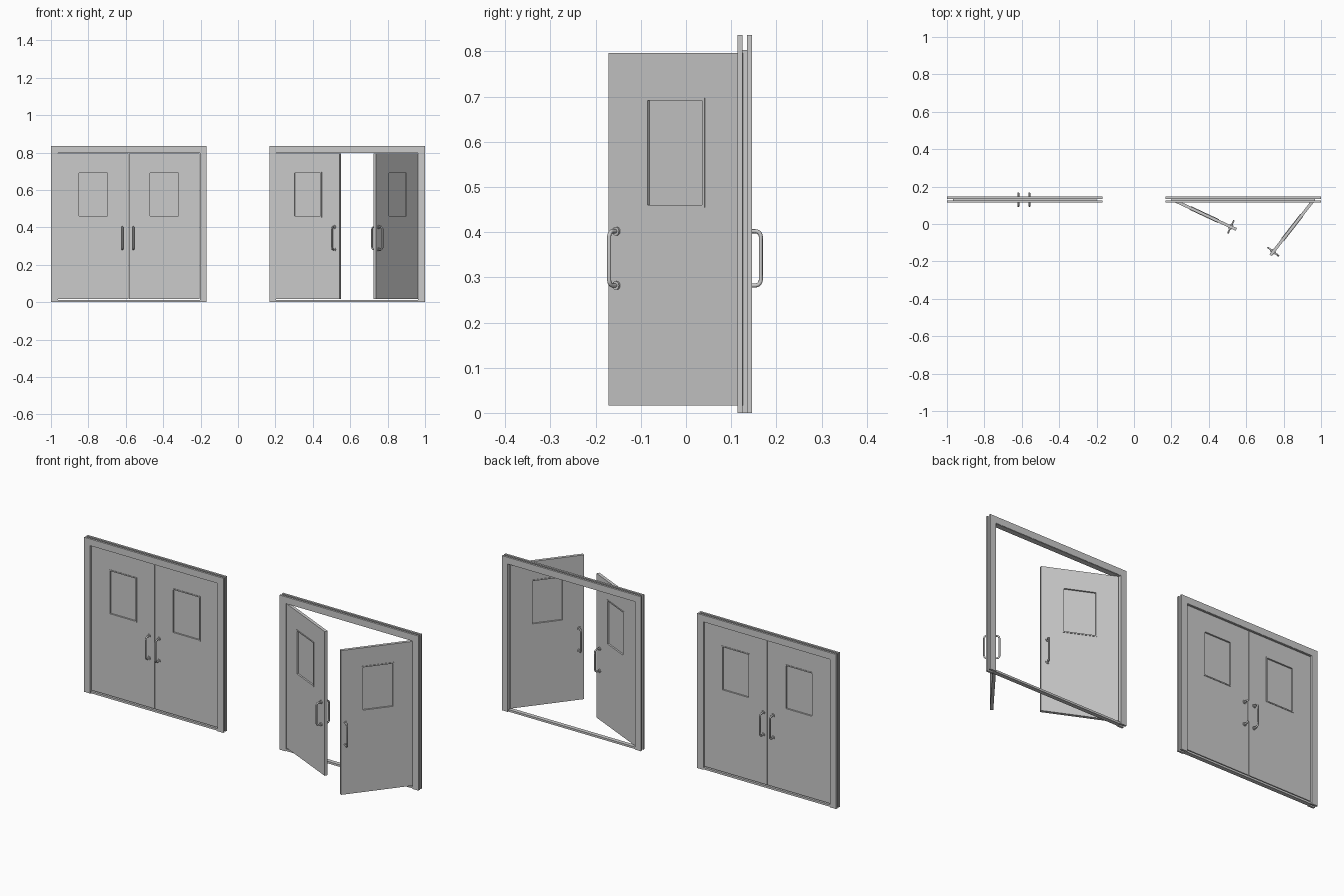
import bpy, bmesh, math
from mathutils import Matrix, Vector

if "Cube" in bpy.data.objects:
    bpy.data.objects.remove(bpy.data.objects["Cube"])

HALF_W, HEIGHT = 0.416, 0.836      # outer frame
OPEN_W, OPEN_H = 0.381, 0.800      # casing opening
LEAF_W, MID_Y = 0.3765, 0.130


def finish(bm, name, matrix):
    bmesh.ops.recalc_face_normals(bm, faces=bm.faces)
    mesh = bpy.data.meshes.new(name)
    bm.to_mesh(mesh)
    bm.free()
    ob = bpy.data.objects.new(name, mesh)
    ob.matrix_world = matrix
    bpy.context.collection.objects.link(ob)
    return ob


def prism(name, outline, y0, y1, matrix):
    """Extrude an (x, z) outline along y."""
    bm = bmesh.new()
    face = bm.faces.new([bm.verts.new((x, y0, z)) for x, z in outline])
    ext = bmesh.ops.extrude_face_region(bm, geom=[face], use_keep_orig=True)
    for v in ext["geom"]:
        if isinstance(v, bmesh.types.BMVert):
            v.co.y = y1
    return finish(bm, name, matrix)


def rect(x0, x1, z0, z1):
    return [(x0, z0), (x1, z0), (x1, z1), (x0, z1)]


def ring(name, outer, inner, y0, y1, matrix):
    """Rectangular plate with a rectangular hole."""
    bm = bmesh.new()
    loops = [[bm.verts.new((x, y, z)) for x, z in pts]
             for pts, y in ((outer, y0), (outer, y1), (inner, y1), (inner, y0))]
    for a in range(4):
        p, q = loops[a], loops[(a + 1) % 4]
        for i in range(4):
            j = (i + 1) % 4
            bm.faces.new((p[i], p[j], q[j], q[i]))
    return finish(bm, name, matrix)


def arch(w, h, wi, hi):
    return [(-w, 0), (-w, h), (w, h), (w, 0), (wi, 0), (wi, hi), (-wi, hi), (-wi, 0)]


def pull_handle(name, x, side, matrix):
    """Round bar bent into a D, with a flange at each foot."""
    r, reach, zs = 0.012, 0.0355, (0.282, 0.402)
    path = [(0.005, zs[0])]
    for z, a0 in ((zs[0] + r, -90), (zs[1] - r, 0)):
        for k in range(6):
            a = math.radians(a0 + 18 * k)
            path.append((reach - r + r * math.cos(a), z + r * math.sin(a)))
    path.append((0.005, zs[1]))
    cu = bpy.data.curves.new(name, 'CURVE')
    cu.dimensions = '3D'
    cu.bevel_depth, cu.bevel_resolution = 0.0045, 2
    sp = cu.splines.new('POLY')
    sp.points.add(len(path) - 1)
    for pt, (d, z) in zip(sp.points, path):
        pt.co = (x, side * d, z, 1)
    ob = bpy.data.objects.new(name, cu)
    ob.matrix_world = matrix
    bpy.context.collection.objects.link(ob)
    for z in zs:
        bm = bmesh.new()
        bmesh.ops.create_cone(
            bm, cap_ends=True, segments=20, radius1=0.0095, radius2=0.0095, depth=0.005,
            matrix=Matrix.Translation((x, side * 0.0105, z)) @ Matrix.Rotation(math.pi / 2, 4, 'X'))
        flange = finish(bm, name + "_flange", matrix)
        bpy.ops.object.select_all(action='DESELECT')
        flange.select_set(True)
        bpy.context.view_layer.objects.active = flange
        bpy.ops.object.shade_smooth_by_angle()


def leaf(name, cx, s, angle, handle_x):
    """Door leaf hinged at its own origin; s=1 left leaf, s=-1 right leaf."""
    m = (Matrix.Translation((cx - s * 0.378, MID_Y, 0))
         @ Matrix.Rotation(-s * math.radians(angle), 4, 'Z'))
    mx = s * LEAF_W / 2
    win = lambda d: rect(mx - 0.083 + d, mx + 0.083 - d, 0.454 + d, 0.697 - d)
    ring(name + "_panel", rect(0, s * LEAF_W, 0.016, 0.796),
         win(0.004)[::1] if s > 0 else [win(0.004)[i] for i in (1, 0, 3, 2)],
         -0.008, 0.008, m)
    ring(name + "_window_trim", win(0), win(0.006), -0.0105, 0.0105, m)
    prism(name + "_window_pane", win(0.005), -0.002, 0.002, m)
    for side, label in ((-1, "front"), (1, "back")):
        pull_handle(f"{name}_{label}_handle", s * handle_x, side, m)


def doorway(name, cx, left_angle, right_angle):
    m = Matrix.Translation((cx, 0, 0))
    # casings on both wall faces and the thin lining between them
    casing = arch(HALF_W, HEIGHT, OPEN_W, OPEN_H)
    prism(name + "_front_casing", casing, 0.114, 0.125, m)
    prism(name + "_back_casing", casing, 0.135, 0.146, m)
    prism(name + "_jamb", arch(0.3835, 0.8025, 0.3795, 0.7985), 0.116, 0.144, m)
    prism(name + "_threshold", rect(-OPEN_W, OPEN_W, 0, 0.011), 0.119, 0.141, m)
    leaf(name + "_left_leaf", cx, 1, left_angle, 0.344)
    leaf(name + "_right_leaf", cx, -1, right_angle, 0.353)


doorway("closed_door", -0.584, 0, 0)
doorway("open_door", 0.584, 25, 52)
